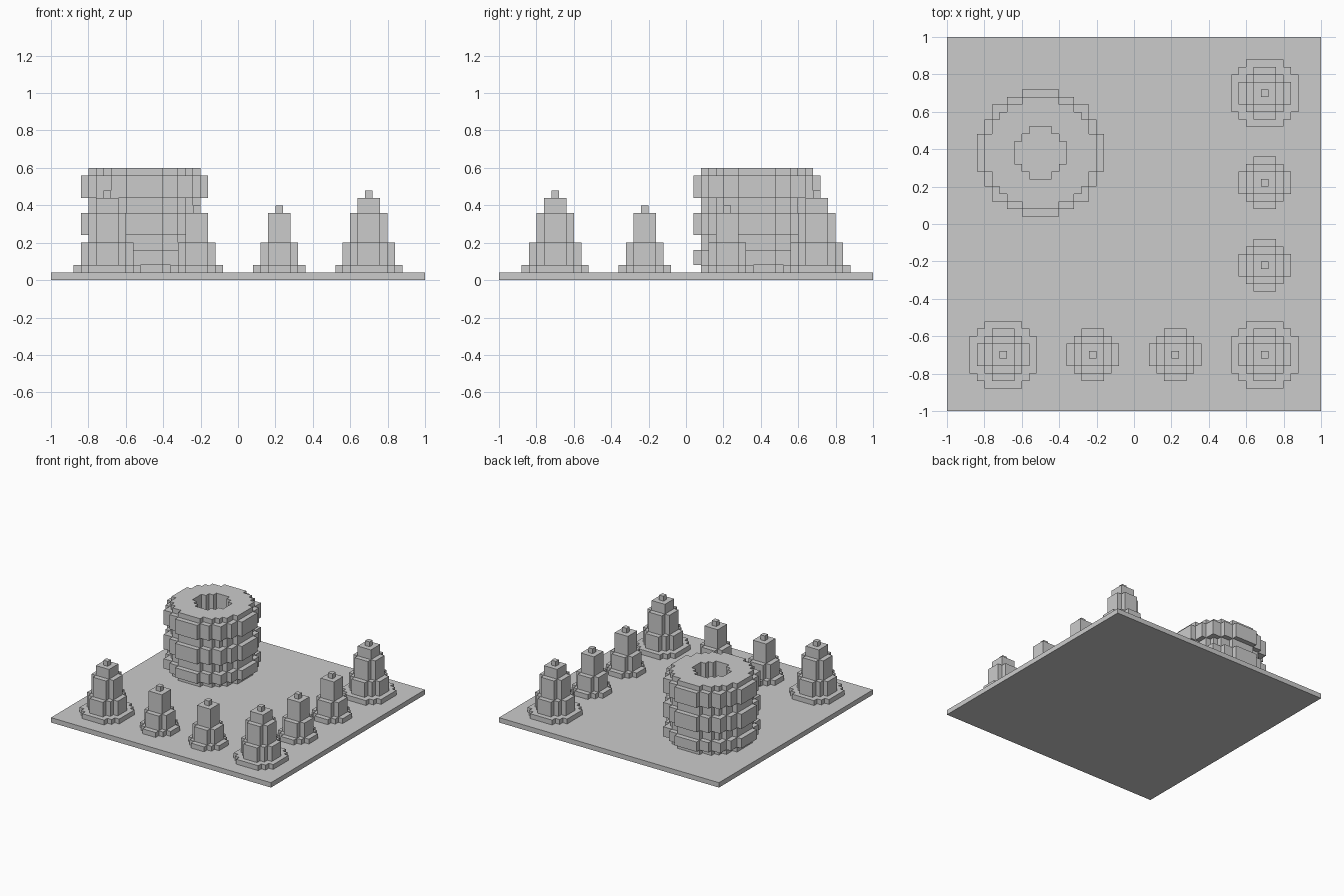
import bpy, bmesh, math

if "Cube" in bpy.data.objects:
    bpy.data.objects.remove(bpy.data.objects["Cube"])

V = 0.04  # size of one block

grey = bpy.data.materials.new("plain grey")
grey.diffuse_color = (0.6, 0.6, 0.6, 1)
grey.use_nodes = True
grey.node_tree.nodes["Principled BSDF"].inputs["Base Color"].default_value = grey.diffuse_color


def finish(bm, name, loc):
    mesh = bpy.data.meshes.new(name)
    bm.to_mesh(mesh)
    bm.free()
    mesh.materials.append(grey)
    ob = bpy.data.objects.new(name, mesh)
    ob.location = loc
    bpy.context.collection.objects.link(ob)
    return ob


def block_stack(name, x, y, layers, hole=0.0):
    """Stack of blocky discs: layers are (radius in blocks, number of layers)."""
    cells, k = set(), 0
    for radius, count in layers:
        n = math.ceil(radius)
        for z in range(k, k + count):
            for i in range(-n, n + 1):
                for j in range(-n, n + 1):
                    if hole ** 2 < i * i + j * j + 1e-6 <= radius ** 2:
                        cells.add((i, j, z))
        k += count
    bm = bmesh.new()
    # only the exposed block sides become faces
    for c in cells:
        for axis in range(3):
            for s in (-1, 1):
                nb = list(c)
                nb[axis] += s
                if tuple(nb) in cells or nb[2] < 0:
                    continue
                u, w = (axis + 1) % 3, (axis + 2) % 3
                corners = []
                for a, b in ((-1, -1), (1, -1), (1, 1), (-1, 1))[::s]:
                    p = [c[0], c[1], c[2] + 0.5]
                    p[axis] += s * 0.5
                    p[u] += a * 0.5
                    p[w] += b * 0.5
                    corners.append(bm.verts.new([q * V for q in p]))
                bm.faces.new(corners)
    bmesh.ops.remove_doubles(bm, verts=bm.verts, dist=1e-4)
    bmesh.ops.dissolve_limit(bm, angle_limit=0.02, verts=bm.verts, edges=bm.edges)
    return finish(bm, name, (x, y, V))


# ground plate
bm = bmesh.new()
bmesh.ops.create_cube(bm, size=1)
bmesh.ops.scale(bm, vec=(2, 2, V), verts=bm.verts)
finish(bm, "ground_plate", (0, 0, V / 2))

# stack of three rings with bulging middles
rings = [(7.5, 1), (8.5, 2), (7.5, 2), (8.5, 3), (7.5, 2), (8.5, 3), (7.5, 1)]
block_stack("ring_stack", -0.5, 0.38, rings, hole=3.5)

# stepped cones along the front and right edges
large = [(4.5, 1), (3.5, 3), (2.5, 4), (1.5, 2), (0.5, 1)]
small = [(3.5, 1), (2.5, 3), (1.5, 4), (0.5, 1)]
for x, y in ((-0.7, -0.7), (0.7, -0.7), (0.7, 0.7)):
    block_stack("large_cone", x, y, large)
for x, y in ((-0.22, -0.7), (0.22, -0.7), (0.7, -0.22), (0.7, 0.22)):
    block_stack("small_cone", x, y, small)
